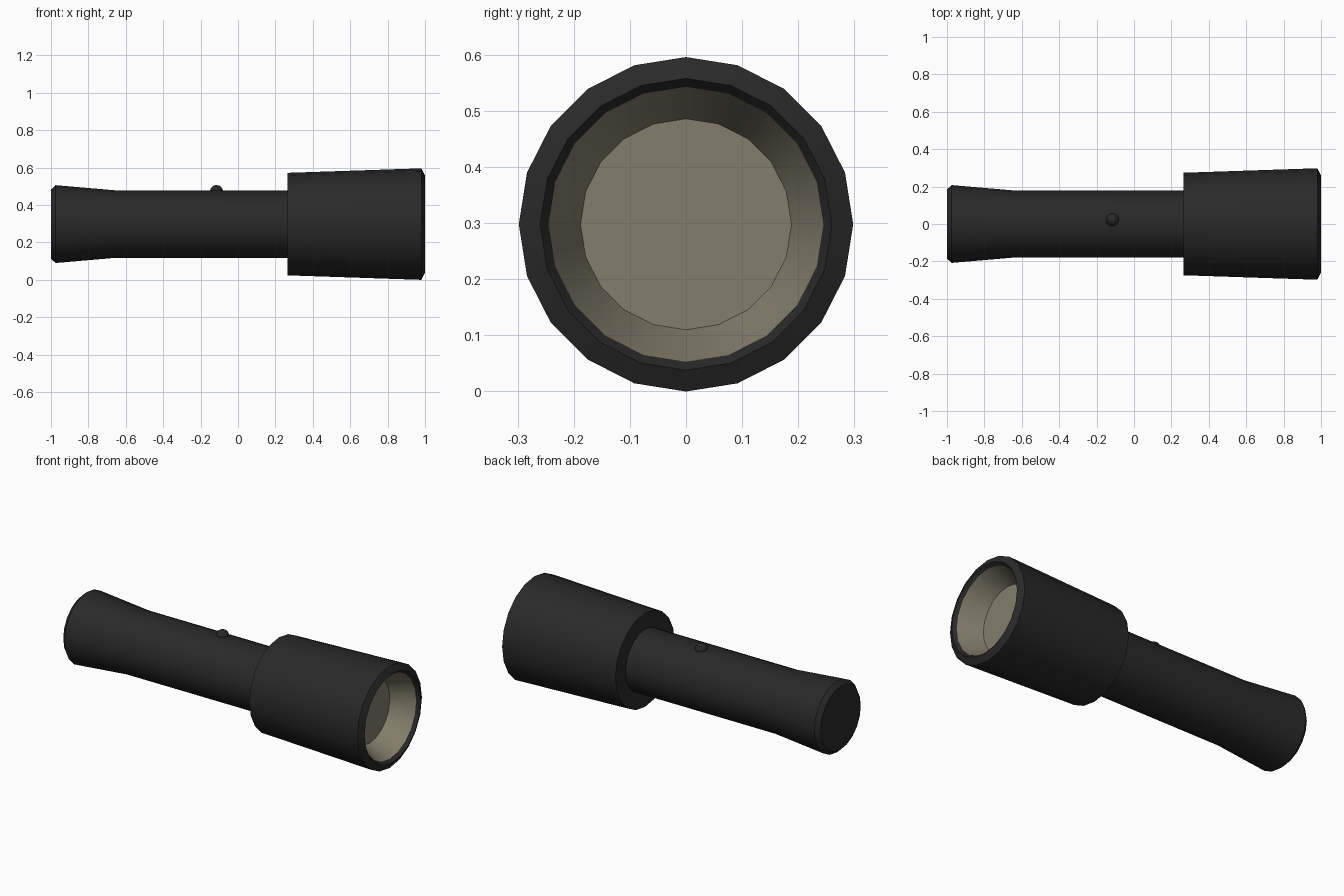
import bpy, bmesh, math

if "Cube" in bpy.data.objects:
    bpy.data.objects.remove(bpy.data.objects["Cube"])

SIDES = 20
AXIS_Z = 0.298


def material(name, rgb):
    m = bpy.data.materials.new(name)
    m.diffuse_color = (*rgb, 1)
    m.use_nodes = True
    m.node_tree.nodes["Principled BSDF"].inputs["Base Color"].default_value = m.diffuse_color
    return m


black = material("black_metal", (0.022, 0.022, 0.022))
beige = material("reflector_beige", (0.23, 0.21, 0.15))


def finish(name, bm, mat, recalc=True):
    if recalc:
        bmesh.ops.recalc_face_normals(bm, faces=bm.faces)
    mesh = bpy.data.meshes.new(name)
    bm.to_mesh(mesh)
    bm.free()
    ob = bpy.data.objects.new(name, mesh)
    bpy.context.collection.objects.link(ob)
    mesh.materials.append(mat)
    bpy.ops.object.select_all(action='DESELECT')
    ob.select_set(True)
    bpy.context.view_layer.objects.active = ob
    bpy.ops.object.shade_smooth_by_angle(angle=math.radians(30))
    return ob


def lathe(name, profile, mat, cap_start=False, cap_end=False):
    """Spin (x, radius) points around the torch axis; go from -x to +x for outward faces."""
    bm = bmesh.new()
    rings = []
    for x, r in profile:
        rings.append([bm.verts.new((x, r * math.sin(math.tau * i / SIDES),
                                    AXIS_Z + r * math.cos(math.tau * i / SIDES)))
                      for i in range(SIDES)])
    for a, b in zip(rings, rings[1:]):
        for i in range(SIDES):
            j = (i + 1) % SIDES
            bm.faces.new((a[i], a[j], b[j], b[i]))
    if cap_start:
        bm.faces.new(rings[0][::-1])
    if cap_end:
        bm.faces.new(rings[-1])
    # faces wound so that travelling +x points outward
    bmesh.ops.reverse_faces(bm, faces=bm.faces)
    return finish(name, bm, mat, recalc=False)


# Handle with flared, chamfered tail
lathe("handle", [(-1.0, 0.185), (-0.975, 0.208), (-0.65, 0.18), (0.27, 0.18)],
      black, cap_start=True)

# Head: back shoulder, tapered shell, bevelled rim and inner lip
lathe("head", [(0.265, 0.175), (0.265, 0.274), (0.98, 0.298), (1.0, 0.26),
               (0.98, 0.245)], black)

# Reflector cone and the flat disc at its bottom
lathe("reflector", [(0.98, 0.245), (0.85, 0.188)], beige, cap_end=True)

# Push button on top of the handle
bm = bmesh.new()
bmesh.ops.create_uvsphere(bm, u_segments=16, v_segments=8, radius=0.035)
bmesh.ops.translate(bm, verts=bm.verts, vec=(-0.115, 0.022, 0.472))
finish("button", bm, black)
